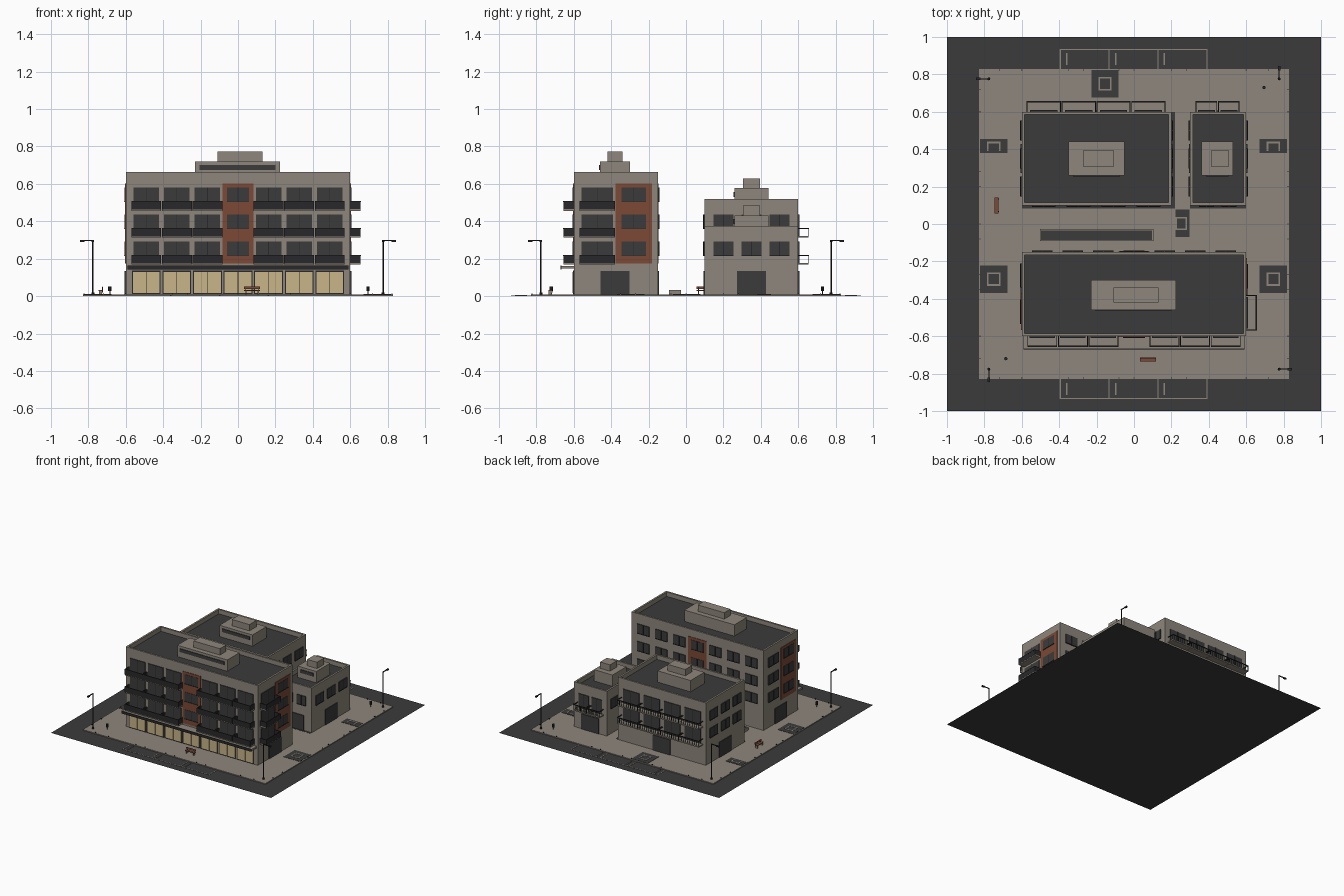
import bpy, bmesh, math
from mathutils import Matrix, Vector

if "Cube" in bpy.data.objects:
    bpy.data.objects.remove(bpy.data.objects["Cube"])


def material(name, r, g, b):
    m = bpy.data.materials.new(name)
    m.use_nodes = True
    m.diffuse_color = (r, g, b, 1)
    m.node_tree.nodes["Principled BSDF"].inputs["Base Color"].default_value = (r, g, b, 1)
    return m


STONE = material("warm_concrete", 0.27, 0.24, 0.20)
DARK = material("dark_grey", 0.044, 0.044, 0.044)
METAL = material("black_metal", 0.022, 0.022, 0.024)
RED = material("rust_cladding", 0.20, 0.066, 0.036)
GLOW = material("lit_shop_glass", 0.58, 0.46, 0.25)


def boxes(name, mat, parts):
    """One object made of boxes given as (x0, x1, y0, y1, z0, z1)."""
    bm = bmesh.new()
    for x0, x1, y0, y1, z0, z1 in parts:
        mid = Vector((x0 + x1, y0 + y1, z0 + z1)) / 2
        size = Matrix.Diagonal((x1 - x0, y1 - y0, z1 - z0, 1))
        bmesh.ops.create_cube(bm, size=1, matrix=Matrix.Translation(mid) @ size)
    return finish(name, mat, bm)


def finish(name, mat, bm):
    me = bpy.data.meshes.new(name)
    bm.to_mesh(me)
    bm.free()
    me.materials.append(mat)
    ob = bpy.data.objects.new(name, me)
    bpy.context.collection.objects.link(ob)
    return ob


def ring(x0, x1, y0, y1, z0, z1, t):
    """Four walls of thickness t inside a rectangle."""
    return [(x0, x1, y0, y0 + t, z0, z1), (x0, x1, y1 - t, y1, z0, z1),
            (x0, x0 + t, y0 + t, y1 - t, z0, z1), (x1 - t, x1, y0 + t, y1 - t, z0, z1)]


def on_wall(b, side, a0, a1, z0, z1, out, inner=0.0):
    """Box on one wall of building b, from inner to out beyond the wall."""
    x0, x1, y0, y1 = b
    return {"front": (a0, a1, y0 - out, y0 - inner, z0, z1),
            "back": (a0, a1, y1 + inner, y1 + out, z0, z1),
            "right": (x1 + inner, x1 + out, a0, a1, z0, z1),
            "left": (x0 - out, x0 - inner, a0, a1, z0, z1)}[side]


def windows(name, b, side, centres, width, floors, low=0.04):
    glass, bars = [], []
    for k in floors:
        z0, z1 = FLOOR + STEP * k + low, FLOOR + STEP * k + 0.115
        for c in centres:
            glass.append(on_wall(b, side, c - width / 2, c + width / 2, z0, z1, 0.006))
            bars.append(on_wall(b, side, c - 0.002, c + 0.002, z0, z1, 0.008))
            bars.append(on_wall(b, side, c - width / 2, c + width / 2, z0 - 0.004, z0, 0.009))
    boxes(name + "_windows", DARK, glass)
    boxes(name + "_window_bars", METAL, bars)


def balconies(name, b, side, spans, floors, solid):
    slabs, rails = [], []
    D = 0.055
    for k in floors:
        z = FLOOR + STEP * k
        for a0, a1 in spans:
            slabs.append(on_wall(b, side, a0, a1, z - 0.01, z, D))
            rails.append(on_wall(b, side, a0, a1, z + 0.037, z + 0.042, D + 0.002, D - 0.005))
            for e in (a0, a1 - 0.005):
                rails.append(on_wall(b, side, e, e + 0.005, z + 0.037, z + 0.042, D))
            if solid:
                rails.append(on_wall(b, side, a0, a1, z - 0.004, z + 0.037, D + 0.001, D - 0.002))
                for e in (a0, a1 - 0.003):
                    rails.append(on_wall(b, side, e, e + 0.003, z, z + 0.037, D))
            else:
                for i in range(10):
                    a = a0 + (a1 - a0 - 0.003) * i / 9
                    rails.append(on_wall(b, side, a, a + 0.003, z, z + 0.037, D, D - 0.003))
    boxes(name + "_balcony_slabs", STONE, slabs)
    boxes(name + "_balcony_rails", METAL, rails)


def shell(name, b, top, lower, upper, rise):
    """Walls, parapet, roof and the two stepped rooftop boxes."""
    x0, x1, y0, y1 = b
    roof = top - 0.04
    boxes(name + "_walls", STONE, [(x0, x1, y0, y1, 0.005, roof)] + ring(*b, roof, top, 0.015))
    boxes(name + "_roof", DARK, [(x0 + 0.015, x1 - 0.015, y0 + 0.015, y1 - 0.015, roof, roof + 0.004)])
    boxes(name + "_rooftop_boxes", STONE, [(*lower, roof, top + rise), (*upper, top + rise, top + 2 * rise - 0.005)])
    boxes(name + "_rooftop_vent", DARK,
          [on_wall(lower, "front", lower[0] + 0.025, lower[1] - 0.025, top + 0.01, top + rise - 0.02, 0.005)])


FLOOR, STEP = 0.178, 0.144
A, B, C = (-0.6, 0.6, -0.6, -0.15), (-0.6, 0.2, 0.1, 0.6), (0.3, 0.6, 0.1, 0.6)
shell("front_block", A, 0.663, (-0.23, 0.225, -0.46, -0.30), (-0.11, 0.13, -0.42, -0.34), 0.057)
shell("rear_block", B, 0.52, (-0.35, -0.05, 0.26, 0.44), (-0.27, -0.11, 0.305, 0.395), 0.057)
shell("small_block", C, 0.375, (0.36, 0.53, 0.26, 0.44), (0.415, 0.505, 0.305, 0.395), 0.057)

# Front block: cladding, windows, balconies
clad = [on_wall(A, s, c - w, c + w, 0.175, 0.602, 0.004)
        for s, c, w in (("front", 0, 0.082), ("back", 0, 0.082), ("right", -0.28, 0.098), ("left", -0.47, 0.098))]
boxes("cladding_panels", RED, clad)
bays = [i * 0.1635 for i in range(-3, 4)]
sides = [c for c in bays if c]
three = range(3)
windows("front_balcony", A, "front", sides, 0.137, three, 0)
windows("front_centre", A, "front", [0], 0.12, three)
windows("front_block_rear", A, "back", bays, 0.11, three)
windows("right_balcony", A, "right", [-0.475], 0.17, three, 0)
windows("right_panel", A, "right", [-0.28], 0.13, three)
windows("left_panel", A, "left", [-0.47], 0.13, three)
windows("left_plain", A, "left", [-0.275], 0.13, three)
balconies("front", A, "front", [(c - 0.08, c + 0.08) for c in sides], three, True)
balconies("right", A, "right", [(-0.57, -0.38)], three, True)

# Shop front with canopy
frames, panes = [], []
for c in bays:
    frames.append(on_wall(A, "front", c - 0.077, c + 0.077, 0.01, 0.136, 0.004))
    for s in (-1, 1):
        m = c + s * 0.0365
        panes.append(on_wall(A, "front", m - 0.035, m + 0.035, 0.017, 0.13, 0.007))
boxes("shop_frames", METAL, frames)
boxes("shop_glass", GLOW, panes)
boxes("canopy_slab", STONE, [on_wall(A, "front", -0.59, 0.59, 0.148, 0.162, 0.066)])
boxes("canopy_fascia", METAL, [on_wall(A, "front", -0.59, 0.59, 0.143, 0.164, 0.07, 0.066)])

# Rear block and small block openings
ends = [0.2, 0.35, 0.5]
b_cols = [-0.4825 + 0.1865 * i for i in range(4)]
c_cols = [0.3875, 0.5075]
for name, b, cols, half, floors in (("rear_block", B, b_cols, 0.0915, range(2)),
                                    ("small_block", C, c_cols, 0.0575, range(1))):
    for side in ("left", "right"):
        windows(name + "_" + side, b, side, ends, 0.106, floors)
    windows(name + "_front", b, "front", cols, half * 1.4, floors)
    windows(name + "_back", b, "back", cols, half * 1.6, floors, 0)
    balconies(name, b, "back", [(c - half, c + half) for c in cols], floors, False)

# Street doors
doors = [(A, "right", -0.38), (A, "left", -0.37), (C, "right", 0.35), (C, "left", 0.35), (B, "left", 0.35),
         (B, "right", 0.35), (B, "back", -0.2), (C, "back", 0.45), (B, "front", -0.2), (C, "front", 0.45), (A, "back", 0)]
boxes("street_doors", DARK, [on_wall(b, s, c - 0.078, c + 0.078, 0.008, 0.133, 0.006) for b, s, c in doors])

# Ground, pavement and paving strips
ground = bmesh.new()
bmesh.ops.create_grid(ground, x_segments=1, y_segments=1, size=1)
finish("ground", DARK, ground)
boxes("pavement", STONE, [(-0.83, 0.83, -0.83, 0.83, 0.001, 0.008)])
boxes("paving_strips", DARK, [(-0.6, 0.22, 0.083, 0.1, 0.008, 0.009), (0.2, 0.22, 0.1, 0.6, 0.008, 0.009),
                              (0.3, 0.6, 0.083, 0.1, 0.008, 0.009)])

# Tree grates: dark square with a pale ring
grates, rings = [], []
for x, y in ((-0.155, 0.75), (-0.75, -0.295), (0.745, -0.295)):
    grates.append((x - 0.073, x + 0.073, y - 0.073, y + 0.073, 0.008, 0.01))
    rings += ring(x - 0.036, x + 0.036, y - 0.036, y + 0.036, 0.01, 0.012, 0.009)
for x in (-0.75, 0.745):
    grates.append((x - 0.073, x + 0.073, 0.38, 0.455, 0.008, 0.01))
    rings += ring(x - 0.036, x + 0.036, 0.38, 0.44, 0.01, 0.012, 0.009)[1:]
grates.append((0.222, 0.296, -0.07, 0.077, 0.008, 0.01))
rings += ring(0.222, 0.284, -0.033, 0.038, 0.01, 0.012, 0.009)
boxes("tree_grates", DARK, grates)
boxes("tree_grate_rings", STONE, rings)

# Parking bays on both streets
lines = []
for s in (-1, 1):
    y0, y1 = sorted((s * 0.83, s * 0.935))
    lines.append((-0.397, 0.392, s * 0.932 - 0.003, s * 0.932 + 0.003, 0.001, 0.003))
    for i in range(4):
        x = -0.394 + 0.2613 * i
        lines.append((x - 0.003, x + 0.003, y0, y1, 0.001, 0.003))
    for i in range(3):
        x = -0.36 + 0.2613 * i
        lines.append((x - 0.004, x + 0.004, s * 0.882 - 0.033, s * 0.882 + 0.033, 0.001, 0.006))
boxes("parking_lines", STONE, lines)

# Planter
boxes("planter_walls", STONE, ring(-0.503, 0.103, -0.092, -0.028, 0.008, 0.032, 0.006))
boxes("planter_soil", DARK, [(-0.497, 0.097, -0.086, -0.034, 0.008, 0.03)])

# Benches
for name, x, y, turn in (("front_bench", 0.075, -0.725, 0), ("side_bench", -0.735, 0.1, -math.pi / 2)):
    seat = boxes(name + "_slats", RED, [(-0.043, 0.043, -0.011, 0.009, 0.028, 0.033), (-0.043, 0.043, 0.007, 0.011, 0.038, 0.052)])
    legs = boxes(name + "_supports", STONE, [(e - 0.003, e + 0.003, -0.009, 0.009, 0.008, 0.028) for e in (-0.033, 0.033)])
    posts = boxes(name + "_back_posts", METAL, [(e - 0.002, e + 0.002, 0.009, 0.012, 0.02, 0.05) for e in (-0.033, 0.033)])
    for ob in (seat, legs, posts):
        ob.location = (x, y, 0)
        ob.rotation_euler.z = turn


def cylinder(bm, r, z0, z1):
    bmesh.ops.create_cone(bm, cap_ends=True, segments=8, radius1=r, radius2=r, depth=z1 - z0,
                          matrix=Matrix.Translation((0, 0, (z0 + z1) / 2)))


# Street lamps: post, arm and head reaching outward
for i, (sx, sy, turn) in enumerate(((1, -1, 0), (1, 1, 1), (-1, 1, 2), (-1, -1, 3))):
    bm = bmesh.new()
    cylinder(bm, 0.004, 0.008, 0.3)
    cylinder(bm, 0.008, 0.008, 0.02)
    post = finish("lamp_post_%d" % (i + 1), METAL, bm)
    arm = boxes("lamp_arm_%d" % (i + 1), METAL, [(-0.005, 0.05, -0.003, 0.003, 0.294, 0.3), (0.045, 0.068, -0.006, 0.006, 0.29, 0.3)])
    for ob in (post, arm):
        ob.location = (sx * 0.776, sy * 0.776, 0)
        ob.rotation_euler.z = turn * math.pi / 2

# Litter bins
for name, x, y in (("back_bin", 0.695, 0.73), ("front_bin", -0.685, -0.72)):
    bm = bmesh.new()
    cylinder(bm, 0.003, 0.008, 0.03)
    cylinder(bm, 0.009, 0.026, 0.052)
    finish(name, METAL, bm).location = (x, y, 0)

# Small bollards along the kerb
studs = []
for s in (-1, 1):
    for a in (-0.72, -0.6, -0.35, -0.27, -0.08, 0.0, 0.2, 0.28, 0.6, 0.72):
        studs.append((a - 0.003, a + 0.003, s * 0.823 - 0.003, s * 0.823 + 0.003, 0.008, 0.014))
        studs.append((s * 0.823 - 0.003, s * 0.823 + 0.003, a - 0.003, a + 0.003, 0.008, 0.014))
boxes("kerb_studs", METAL, studs)
